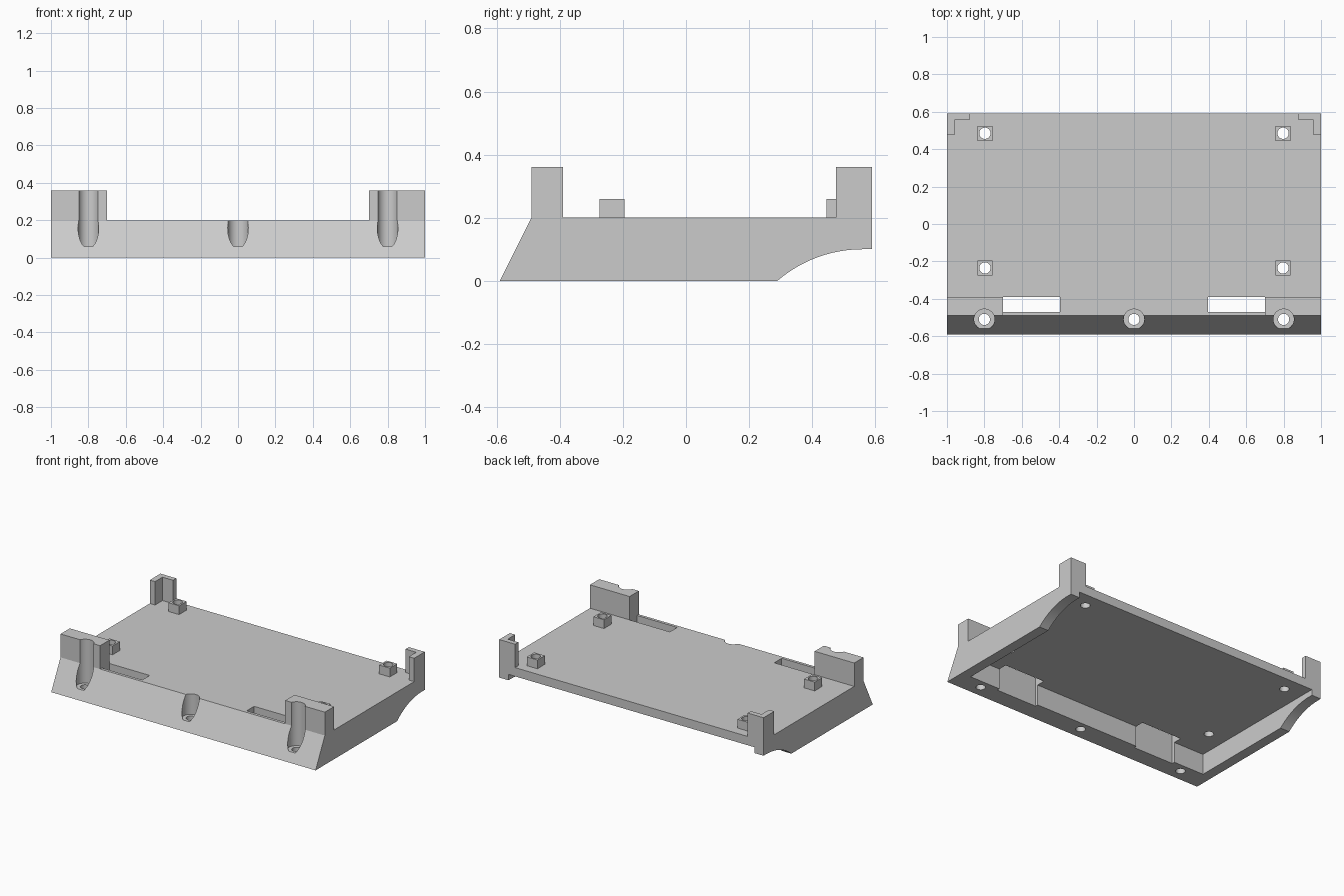
import bpy, bmesh, math
from mathutils import Matrix

cube = bpy.data.objects.get("Cube")
if cube:
    bpy.data.objects.remove(cube, do_unlink=True)

grey = bpy.data.materials.new("plain_grey")
grey.use_nodes = True
COLOUR = (0.6, 0.6, 0.6, 1)
grey.diffuse_color = COLOUR
grey.node_tree.nodes["Principled BSDF"].inputs["Base Color"].default_value = COLOUR

TOP, HIGH = 0.2, 0.36      # deck height, upright height
SCREW_X, SCREW_Y = 0.8, -0.51


def finish(bm, name):
    bmesh.ops.recalc_face_normals(bm, faces=bm.faces)
    mesh = bpy.data.meshes.new(name)
    bm.to_mesh(mesh)
    bm.free()
    mesh.materials.append(grey)
    obj = bpy.data.objects.new(name, mesh)
    bpy.context.collection.objects.link(obj)
    return obj


def prism(name, points, matrix, depth):
    """Extrude a flat outline along the local z axis."""
    bm = bmesh.new()
    face = bm.faces.new([bm.verts.new((u, v, 0)) for u, v in points])
    new = bmesh.ops.extrude_face_region(bm, geom=[face])["geom"]
    bmesh.ops.translate(bm, vec=(0, 0, depth), verts=[g for g in new if isinstance(g, bmesh.types.BMVert)])
    bm.transform(matrix)
    return finish(bm, name)


def box(name, x0, x1, y0, y1, z0, z1):
    outline = [(x0, y0), (x1, y0), (x1, y1), (x0, y1)]
    return prism(name, outline, Matrix.Translation((0, 0, z0)), z1 - z0)


def rod(name, x, y, radius, z0, z1):
    bm = bmesh.new()
    bmesh.ops.create_cone(bm, cap_ends=True, segments=40, radius1=radius, radius2=radius, depth=z1 - z0,
                          matrix=Matrix.Translation((x, y, (z0 + z1) / 2)))
    return finish(bm, name)


def cut(obj, cutters):
    """Subtract each cutter, bake the result and drop the cutter."""
    for cutter in cutters:
        mod = obj.modifiers.new("cut", "BOOLEAN")
        mod.operation = "DIFFERENCE"
        mod.solver = "EXACT"
        mod.object = cutter
        graph = bpy.context.evaluated_depsgraph_get()
        mesh = bpy.data.meshes.new_from_object(obj.evaluated_get(graph))
        obj.modifiers.clear()
        obj.data = mesh
        bpy.data.objects.remove(cutter, do_unlink=True)


# Tray: side profile with sloped front and arched rear underside
half_y, arch_start, foot = 0.59, 0.29, 0.1
flat_y = 0.56
run = flat_y - arch_start
radius = (run ** 2 + foot ** 2) / (2 * foot)
sweep = math.asin(run / radius)
arch = []
for i in range(13):
    a = sweep * (1 - i / 12)
    arch.append((flat_y - radius * math.sin(a), foot - radius * (1 - math.cos(a))))
profile = [(-half_y, 0)] + arch + [(half_y, foot), (half_y, TOP), (-0.49, TOP)]
along_x = Matrix(((0, 0, 1, -1), (1, 0, 0, 0), (0, 1, 0, 0), (0, 0, 0, 1)))
tray = prism("tray", profile, along_x, 2)

# Hollow underside, open at the back, and the two deck slots
cut(tray, [box("hollow", -0.93, 0.93, -0.45, 0.8, -0.1, 0.14)])
cut(tray, [box("slot", x0, x0 + 0.305, -0.47, -0.39, -0.1, 0.3) for x0 in (-0.7, 0.395)])

# Front screw recesses and through holes
for x in (-SCREW_X, 0, SCREW_X):
    cut(tray, [rod("recess", x, SCREW_Y, 0.055, 0.06, 0.5),
               rod("hole", x, SCREW_Y, 0.03, -0.1, 0.3)])

parts = [tray]
for side, s in (("left", 1), ("right", -1)):
    # Front upright with a scalloped face
    x0, x1 = sorted((0.7 * s, s))
    upright = box(side + "_front_upright", x0, x1, -0.49, -0.39, TOP, HIGH)
    cut(upright, [rod("recess", SCREW_X * s, SCREW_Y, 0.055, 0.06, 0.5)])
    parts.append(upright)

    # L-shaped rear corner post
    ell = [(1, 0.59), (0.88, 0.59), (0.88, 0.555), (0.96, 0.555), (0.96, 0.475), (1, 0.475)]
    parts.append(prism(side + "_rear_corner_post", [(x * s, y) for x, y in ell],
                       Matrix.Translation((0, 0, TOP)), HIGH - TOP))

    # Square standoffs, drilled through the deck
    for end, y in (("front", -0.235), ("rear", 0.485)):
        x = 0.797 * s
        standoff = box(f"{side}_{end}_standoff", x - 0.04, x + 0.04, y - 0.04, y + 0.04, TOP, 0.26)
        for obj in (standoff, tray):
            cut(obj, [rod("hole", x, y, 0.03, -0.1, 0.5)])
        parts.append(standoff)

# Smooth the round walls, keep the edges sharp
bpy.ops.object.select_all(action="DESELECT")
for obj in parts:
    obj.select_set(True)
bpy.context.view_layer.objects.active = tray
bpy.ops.object.shade_smooth_by_angle(angle=math.radians(30))
